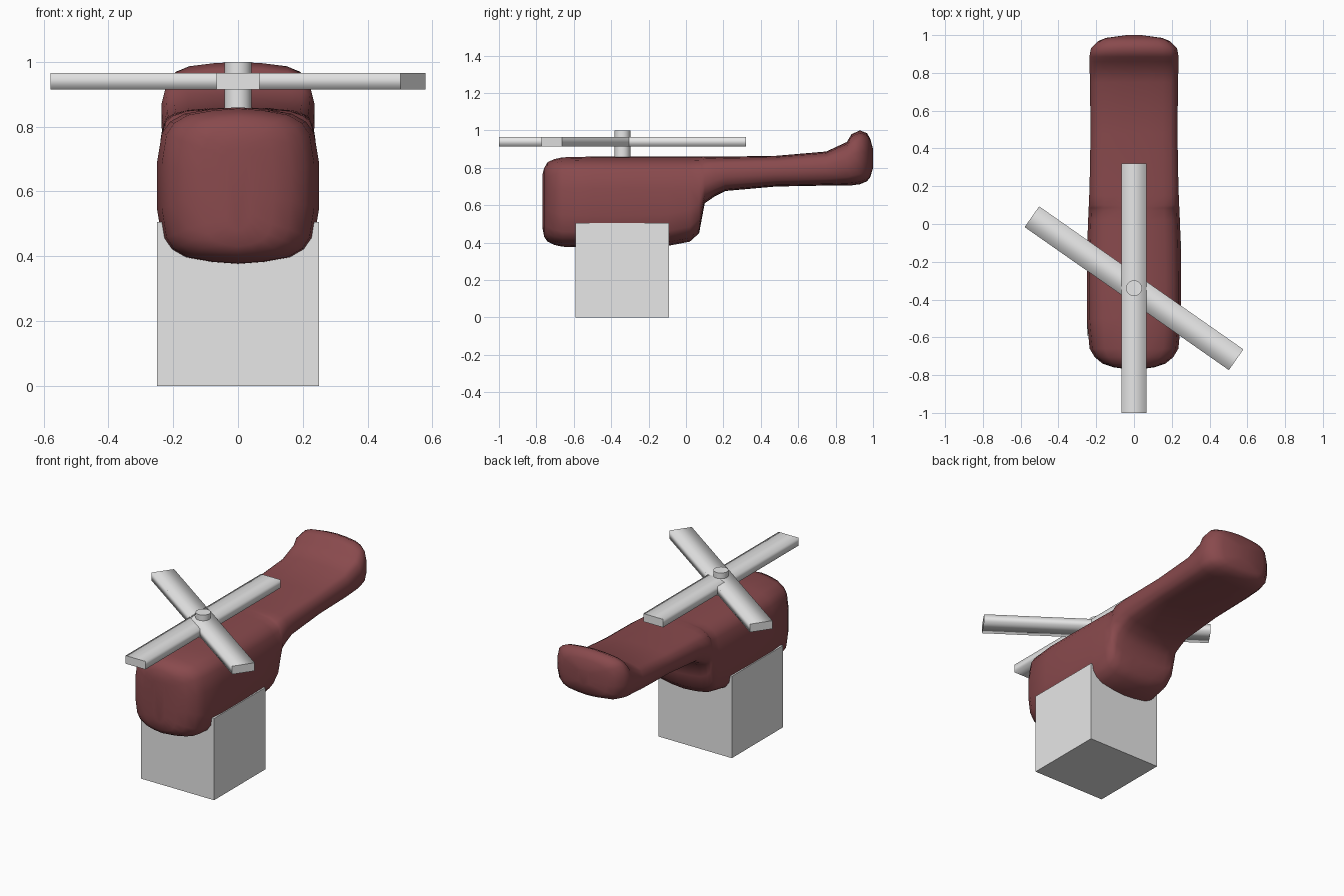
import bpy, bmesh, math
from mathutils import Matrix

if "Cube" in bpy.data.objects:
    bpy.data.objects.remove(bpy.data.objects["Cube"])


def material(name, rgb):
    m = bpy.data.materials.new(name)
    m.diffuse_color = (*rgb, 1)
    m.use_nodes = True
    m.node_tree.nodes["Principled BSDF"].inputs["Base Color"].default_value = m.diffuse_color
    return m


RED = material("dark_red", (0.25, 0.068, 0.074))
GREY = material("light_grey", (0.8, 0.8, 0.8))


def finish(name, bm, mat):
    bmesh.ops.recalc_face_normals(bm, faces=bm.faces[:])
    me = bpy.data.meshes.new(name)
    bm.to_mesh(me)
    bm.free()
    ob = bpy.data.objects.new(name, me)
    bpy.context.collection.objects.link(ob)
    me.materials.append(mat)
    return ob


def box(name, size, centre, turn=0.0):
    bm = bmesh.new()
    mat = (Matrix.Translation(centre) @ Matrix.Rotation(turn, 4, 'Z')
           @ Matrix.Diagonal((*size, 1)))
    bmesh.ops.create_cube(bm, size=1, matrix=mat)
    return finish(name, bm, GREY)


def section(y, w, lo, hi):
    """Rounded rectangle across the body: half width w, from lo to hi."""
    h = hi - lo
    corner = [(0, 0), (0.33, 0.006), (0.66, 0.02), (0.84, 0.045),
              (0.94, 0.08), (1.0, 0.17)]
    k = min(1.0, h * 0.4 / 0.17)
    right = [(w * f, hi - d * k) for f, d in corner]
    right += [(w * f, lo + d * k) for f, d in reversed(corner)]
    left = [(-x, z) for x, z in reversed(right[1:-1])]
    return [(x, y, z) for x, z in right + left]


# Body with tail: y, half width, bottom, top
stations = [
    (-0.768, 0.04, 0.48, 0.76), (-0.758, 0.11, 0.43, 0.80),
    (-0.74, 0.165, 0.405, 0.83), (-0.705, 0.208, 0.388, 0.846),
    (-0.66, 0.235, 0.378, 0.856), (-0.5, 0.25, 0.375, 0.86),
    (-0.3, 0.25, 0.375, 0.86), (-0.1, 0.247, 0.382, 0.86),
    (0.02, 0.243, 0.405, 0.86), (0.07, 0.24, 0.45, 0.86),
    (0.085, 0.24, 0.53, 0.86), (0.10, 0.239, 0.61, 0.86),
    (0.15, 0.237, 0.645, 0.86), (0.21, 0.235, 0.676, 0.86),
    (0.48, 0.23, 0.70, 0.864), (0.75, 0.233, 0.705, 0.887),
    (0.86, 0.236, 0.706, 0.938), (0.885, 0.236, 0.706, 0.98),
    (0.93, 0.228, 0.712, 1.0), (0.968, 0.19, 0.728, 0.985),
    (0.985, 0.15, 0.75, 0.955), (1.0, 0.04, 0.80, 0.90),
]
bm = bmesh.new()
rings = [[bm.verts.new(p) for p in section(*s)] for s in stations]
n = len(rings[0])
for a, b in zip(rings, rings[1:]):
    for i in range(n):
        j = (i + 1) % n
        bm.faces.new((a[i], a[j], b[j], b[i]))
bm.faces.new(rings[0])
bm.faces.new(rings[-1])
for f in bm.faces:
    f.smooth = True
finish("body", bm, RED)

# Block stand under the cabin
box("stand_block", (0.5, 0.5, 0.505), (0, -0.34, 0.2525))

# Rotor blades: long edges shaded soft, ends crisp
for name, turn in (("long_blade", math.pi / 2), ("cross_blade", math.radians(-35))):
    ob = box(name, (1.32, 0.134, 0.05), (0, -0.34, 0.94), turn)
    bm = bmesh.new()
    bm.from_mesh(ob.data)
    for f in bm.faces:
        f.smooth = True
    for e in bm.edges:
        e.smooth = e.calc_length() > 1
    bm.to_mesh(ob.data)
    bm.free()

# Rotor hub
bm = bmesh.new()
bmesh.ops.create_cone(bm, cap_ends=True, segments=32, radius1=0.042,
                      radius2=0.042, depth=0.16,
                      matrix=Matrix.Translation((0, -0.34, 0.92)))
for f in bm.faces:
    f.smooth = len(f.verts) == 4
for e in bm.edges:
    e.smooth = all(len(f.verts) == 4 for f in e.link_faces)
finish("rotor_hub", bm, GREY)
